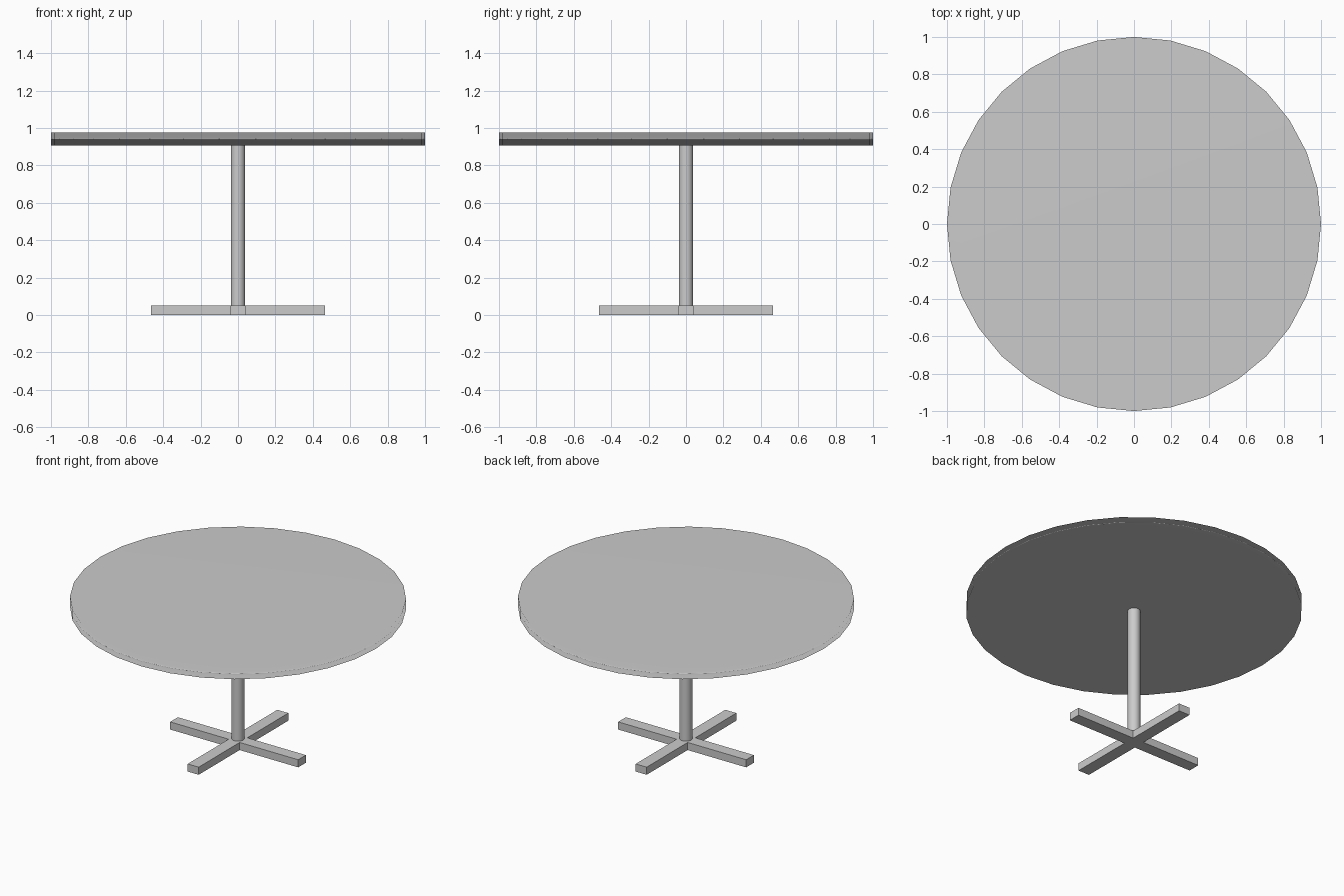
import bpy
import math

if "Cube" in bpy.data.objects:
    bpy.data.objects.remove(bpy.data.objects["Cube"])


def cylinder(name, radius, z0, z1, sides):
    bpy.ops.mesh.primitive_cylinder_add(vertices=sides, radius=radius, depth=z1 - z0,
                                        location=(0, 0, (z0 + z1) / 2))
    obj = bpy.context.object
    obj.name = name
    return obj


def foot_bar(name, length, width, height, angle):
    bpy.ops.mesh.primitive_cube_add(size=1, location=(0, 0, height / 2),
                                    rotation=(0, 0, angle))
    obj = bpy.context.object
    obj.name = name
    obj.scale = (length, width, height)
    return obj


# Round table top: smooth sides, normals led by the large flat faces
top = cylinder("table_top", 1.0, 0.905, 0.975, 32)
bpy.ops.object.shade_smooth()
weighted = top.modifiers.new("weighted_normals", 'WEIGHTED_NORMAL')
weighted.mode = 'FACE_AREA'

# Central column
cylinder("column", 0.038, 0.045, 0.906, 32)
bpy.ops.object.shade_smooth_by_angle(angle=math.radians(40))

# Crossed foot bars
for i, name in enumerate(("foot_bar_x", "foot_bar_y")):
    foot_bar(name, 0.93, 0.08, 0.05, i * math.pi / 2)
